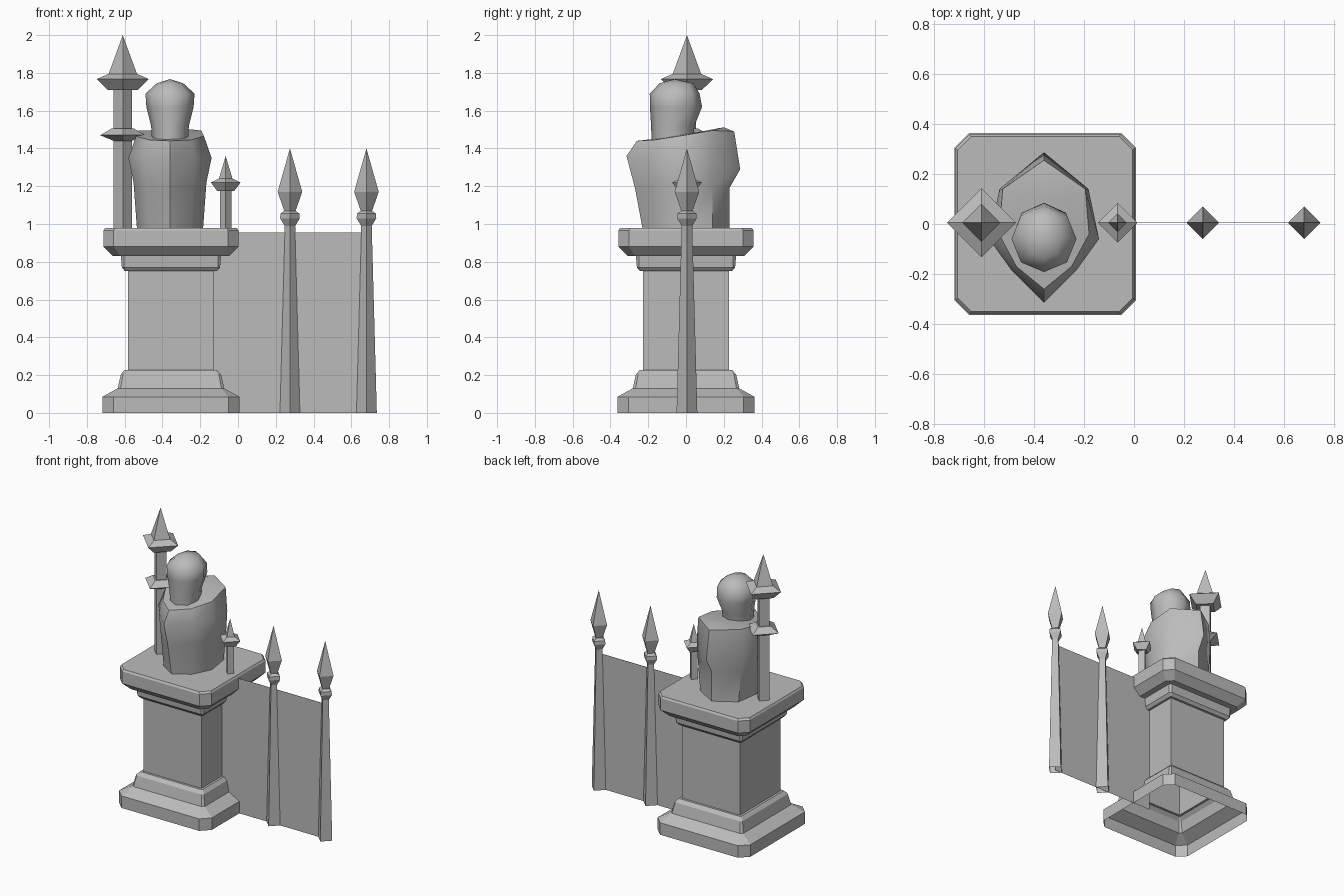
import bpy, bmesh, math

if "Cube" in bpy.data.objects:
    bpy.data.objects.remove(bpy.data.objects["Cube"], do_unlink=True)

stone = bpy.data.materials.new("stone grey")
stone.use_nodes = True
GREY = (0.5, 0.5, 0.5, 1)
stone.diffuse_color = GREY
stone.node_tree.nodes["Principled BSDF"].inputs["Base Color"].default_value = GREY

PX = -0.355  # pedestal centre


def loft(name, rings, location, cap_top=True, smooth=None):
    """Skin a stack of equal-length point rings."""
    bm = bmesh.new()
    rows = [[bm.verts.new(p) for p in ring] for ring in rings]
    for low, high in zip(rows, rows[1:]):
        n = len(low)
        for i in range(n):
            j = (i + 1) % n
            bm.faces.new((low[i], low[j], high[j], high[i]))
    if cap_top:
        bm.faces.new(rows[-1])
    bmesh.ops.remove_doubles(bm, verts=bm.verts, dist=0.0005)
    bmesh.ops.recalc_face_normals(bm, faces=bm.faces)
    mesh = bpy.data.meshes.new(name)
    bm.to_mesh(mesh)
    bm.free()
    mesh.materials.append(stone)
    obj = bpy.data.objects.new(name, mesh)
    obj.location = location
    bpy.context.collection.objects.link(obj)
    if smooth:
        bpy.ops.object.select_all(action='DESELECT')
        obj.select_set(True)
        bpy.context.view_layer.objects.active = obj
        bpy.ops.object.shade_smooth_by_angle(angle=math.radians(smooth))
    return obj


def block_ring(h, z, c):
    """Square of half width h with corners cut by c."""
    k = h - c
    return [(h, -k, z), (h, k, z), (k, h, z), (-k, h, z),
            (-h, k, z), (-h, -k, z), (-k, -h, z), (k, -h, z)]


def oval_ring(rx, ry, cy, z, n=4):
    return [(rx * math.cos(math.tau * i / n), cy + ry * math.sin(math.tau * i / n), z)
            for i in range(n)]


def post(name, profile, x, z=0):
    """Four-sided turned post with its corners facing the axes."""
    loft(name, [oval_ring(r, r, 0, h) for r, h in profile], (x, 0.005, z), cap_top=False)


# Pedestal: hollow stepped base, square shaft, moulded cap
loft("pedestal_base", [block_ring(*p) for p in (
    (0.363, 0, 0.058), (0.363, 0.085, 0.058), (0.282, 0.13, 0.015),
    (0.265, 0.205, 0.012), (0.243, 0.228, 0.008), (0.227, 0.228, 0.004))],
    (PX, 0, 0), cap_top=False)
loft("pedestal_shaft", [block_ring(0.227, z, 0) for z in (0.228, 0.75)],
     (PX, 0, 0), cap_top=False)
loft("pedestal_cap", [block_ring(*p) for p in (
    (0.227, 0.75, 0.004), (0.243, 0.75, 0.008), (0.26, 0.77, 0.012),
    (0.265, 0.83, 0.015), (0.308, 0.83, 0.04), (0.358, 0.88, 0.055),
    (0.358, 0.965, 0.055), (0.35, 0.978, 0.055))], (PX, 0, 0))

# Thin fence panel
loft("fence_panel", [[(0, -0.001, z), (0.81, -0.001, z), (0.81, 0.001, z), (0, 0.001, z)]
                     for z in (0, 0.955)], (-0.13, 0.004, 0))

# Spear-headed fence posts
spear = ((0.055, 0), (0.028, 0.99), (0.052, 1.03), (0.05, 1.055),
         (0.03, 1.07), (0.065, 1.17), (0, 1.4))
for label, x in (("inner", 0.275), ("outer", 0.68)):
    post("fence_post_" + label, spear, x)

# Tall double-collared finial and small finial on the cap
post("tall_finial", ((0.048, 0.975), (0.048, 1.44), (0.12, 1.47), (0.06, 1.505),
                     (0.048, 1.505), (0.048, 1.71), (0.08, 1.71), (0.138, 1.767),
                     (0.075, 1.795), (0, 2.0)), -0.61)
post("small_finial", ((0.03, 0.975), (0.03, 1.175), (0.045, 1.175), (0.079, 1.22),
                      (0.036, 1.24), (0, 1.36)), -0.065)


# Statue body: each ring runs front, front side, side, rear side, back
def body_ring(*half):
    return list(half) + [(-x, y, z) for x, y, z in half[-2:0:-1]]


loft("statue_body", [
    body_ring((0, -0.23, 0.975), (0.11, -0.16, 0.975), (0.175, -0.03, 0.975),
              (0.15, 0.14, 0.975), (0, 0.23, 0.975)),
    body_ring((0, -0.27, 1.19), (0.125, -0.17, 1.2), (0.193, -0.04, 1.22),
              (0.17, 0.14, 1.2), (0, 0.23, 1.19)),
    body_ring((0, -0.315, 1.36), (0.13, -0.185, 1.36), (0.22, -0.06, 1.35),
              (0.178, 0.14, 1.33), (0, 0.287, 1.29)),
    body_ring((0, -0.26, 1.44), (0.11, -0.17, 1.445), (0.18, -0.04, 1.465),
              (0.165, 0.14, 1.495), (0, 0.255, 1.49)),
    body_ring((0, -0.12, 1.455), (0.06, -0.09, 1.46), (0.09, -0.03, 1.47),
              (0.08, 0.11, 1.495), (0, 0.2, 1.512)),
], (-0.36, 0, 0), smooth=50)

# Statue head and neck
loft("statue_head", [oval_ring(*p, 8) for p in (
    (0.095, 0.11, -0.072, 1.44), (0.1, 0.115, -0.07, 1.52), (0.125, 0.138, -0.053, 1.62),
    (0.13, 0.132, -0.06, 1.69), (0.07, 0.09, -0.05, 1.745), (0, 0, -0.06, 1.767))],
    (-0.36, 0, 0), cap_top=False, smooth=60)
